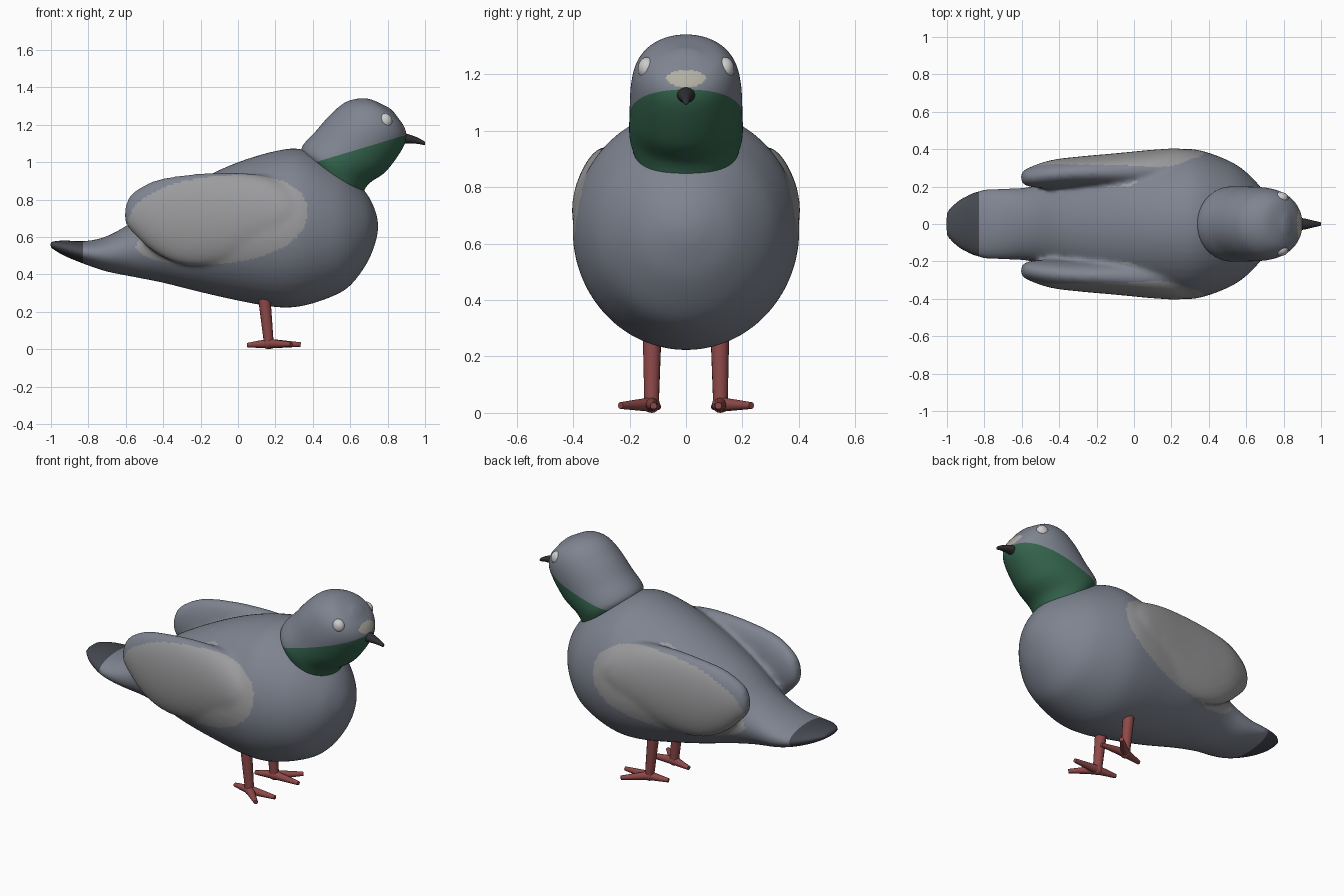
import bpy, bmesh
from math import sin, cos, pi
from mathutils import Vector

if "Cube" in bpy.data.objects:
    bpy.data.objects.remove(bpy.data.objects["Cube"])


def material(name, rgb):
    m = bpy.data.materials.new(name)
    m.diffuse_color = (*rgb, 1)
    m.use_nodes = True
    m.node_tree.nodes["Principled BSDF"].inputs["Base Color"].default_value = m.diffuse_color
    return m


GREY = material("slate_grey", (0.21, 0.23, 0.28))
LIGHT = material("wing_grey", (0.33, 0.33, 0.34))
DARK = material("tail_dark", (0.06, 0.065, 0.08))
GREEN = material("neck_green", (0.035, 0.13, 0.075))
CREAM = material("cere_cream", (0.45, 0.43, 0.37))
WHITE = material("eye_white", (0.7, 0.7, 0.67))
BLACK = material("beak_black", (0.03, 0.03, 0.033))
RED = material("leg_red", (0.27, 0.065, 0.065))


def curve_points(rows, steps):
    """Catmull-Rom interpolation through section rows."""
    rows = [Vector(r) for r in rows]
    out = []
    for i in range(len(rows) - 1):
        a, b, c, d = rows[max(i - 1, 0)], rows[i], rows[i + 1], rows[min(i + 2, len(rows) - 1)]
        for k in range(steps):
            t = k / steps
            out.append(0.5 * (2 * b + (c - a) * t + (2 * a - 5 * b + 4 * c - d) * t * t
                              + (3 * b - a - 3 * c + d) * t ** 3))
    return out + [rows[-1]]


def add_object(name, bm, mats):
    bmesh.ops.recalc_face_normals(bm, faces=bm.faces)
    for f in bm.faces:
        f.smooth = True
    me = bpy.data.meshes.new(name)
    bm.to_mesh(me)
    bm.free()
    for m in mats:
        me.materials.append(m)
    ob = bpy.data.objects.new(name, me)
    bpy.context.collection.objects.link(ob)
    return ob


def loft(bm, rows, steps=5, n=48):
    """Elliptical sections: top x, top z, bottom x, bottom z, half width, centre y."""
    rings = []
    for xt, zt, xb, zb, ry, yc in curve_points(rows, steps):
        ring = []
        for k in range(n):
            a = 2 * pi * k / n
            s = (1 + cos(a)) / 2
            ring.append(bm.verts.new((xb + (xt - xb) * s, yc + ry * sin(a), zb + (zt - zb) * s)))
        rings.append(ring)
    for p, q in zip(rings, rings[1:]):
        for k in range(n):
            j = (k + 1) % n
            bm.faces.new((p[k], p[j], q[j], q[k]))
    bm.faces.new(rings[0])
    bm.faces.new(rings[-1])


def bisect(bm, co, no):
    bmesh.ops.bisect_plane(bm, geom=bm.verts[:] + bm.edges[:] + bm.faces[:],
                           plane_co=co, plane_no=no, dist=1e-5)


# Body with tail: x, top z, bottom z, half width
body = [(-1.005, .575, .545, .07), (-.93, .582, .50, .135), (-.82, .578, .455, .182),
        (-.70, .605, .415, .19), (-.55, .69, .385, .20), (-.40, .80, .355, .255),
        (-.20, .91, .305, .33), (0, 1.0, .26, .37), (.2, 1.06, .225, .398),
        (.34, 1.07, .23, .397), (.5, 1.0, .28, .342), (.6, .93, .34, .278),
        (.69, .83, .46, .18), (.735, .74, .57, .085), (.75, .67, .64, .02)]
# Folded wing: x, top z, bottom z, half thickness, centre y
wing = [(-.605, .75, .68, .02, .25), (-.57, .83, .63, .048, .25), (-.45, .90, .52, .075, .265),
        (-.30, .93, .455, .085, .275), (-.10, .945, .45, .098, .28), (.10, .935, .49, .112, .285),
        (.25, .89, .55, .118, .285), (.36, .80, .66, .09, .285)]
bm = bmesh.new()
loft(bm, [(x, t, x, b, w, 0) for x, t, b, w in body])
for side in (1, -1):
    loft(bm, [(x, t, x, b, w, side * y) for x, t, b, w, y in wing])
source = add_object("body_source", bm, [GREY])

# Fuse body and wings into one soft skin
rm = source.modifiers.new("fuse", 'REMESH')
rm.mode = 'VOXEL'
rm.voxel_size = 0.013
sm = source.modifiers.new("soften", 'SMOOTH')
sm.factor = 0.5
sm.iterations = 12
fused = bpy.data.meshes.new_from_object(source.evaluated_get(bpy.context.evaluated_depsgraph_get()))
bpy.data.objects.remove(source)

# Colour the wing patches and tail tip
bm = bmesh.new()
bm.from_mesh(fused)
bpy.data.meshes.remove(fused)
bisect(bm, (-.83, 0, 0), (1, 0, 0))
bm.normal_update()
for f in bm.faces:
    c = f.calc_center_median()
    f.material_index = 0
    out = f.normal.y * (1 if c.y > 0 else -1)
    mid = .70 + .09 * c.x
    if c.x < -.83:
        f.material_index = 2
    elif out > .25 and abs(c.y) > .2 and abs((c.x + .11) / .48) ** 2.3 + abs((c.z - mid) / .235) ** 2.3 < 1:
        f.material_index = 1
add_object("body_and_wings", bm, [GREY, LIGHT, DARK])

# Head and neck, sections run from the collar up to the brow
head = [(.37, 1.0, .66, .82, .18, 0), (.34, 1.075, .70, .885, .2, 0), (.42, 1.17, .79, .95, .2, 0),
        (.50, 1.26, .872, 1.06, .195, 0), (.585, 1.325, .90, 1.13, .175, 0),
        (.69, 1.34, .888, 1.19, .13, 0), (.79, 1.30, .85, 1.245, .055, 0),
        (.815, 1.285, .835, 1.265, .015, 0)]
bm = bmesh.new()
loft(bm, head, 10, 96)
bisect(bm, (.43, 0, 1.005), (-.3, 0, 1))
for f in bm.faces:
    c = f.calc_center_median()
    if c.z < 1.005 + .3 * (c.x - .43):
        f.material_index = 1
    elif c.x > .75 and (c.y / .07) ** 2 + ((c.z - 1.185) / .03) ** 2 < 1:
        f.material_index = 2
add_object("head", bm, [GREY, GREEN, CREAM])

# Beak
bm = bmesh.new()
loft(bm, [(.86, 1.165, .86, 1.095, .035, 0), (.91, 1.15, .91, 1.10, .03, 0),
          (.96, 1.132, .96, 1.098, .018, 0), (.995, 1.112, .995, 1.092, .01, 0),
          (1.0, 1.106, 1.0, 1.096, .004, 0)], 4, 20)
add_object("beak", bm, [BLACK])


def limb(bm, a, b, r1, r2):
    """Tapered rod between two points."""
    a, b = Vector(a), Vector(b)
    made = bmesh.ops.create_cone(bm, cap_ends=True, segments=14, radius1=r1, radius2=r2,
                                 depth=(b - a).length)["verts"]
    rot = (b - a).to_track_quat('Z', 'Y').to_matrix()
    for v in made:
        v.co = rot @ v.co + (a + b) / 2


for side, label in ((1, "left"), (-1, "right")):
    # Eye
    bm = bmesh.new()
    bmesh.ops.create_uvsphere(bm, u_segments=20, v_segments=12, radius=1)
    for v in bm.verts:
        v.co = Vector((.785 + .04 * v.co.x, side * (.138 + .033 * v.co.y), 1.22 + .041 * v.co.z))
    add_object(label + "_eye", bm, [WHITE])

    # Leg with three toes
    bm = bmesh.new()
    ankle = (.165, side * .122, .03)
    limb(bm, (.138, side * .12, .30), ankle, .034, .026)
    made = bmesh.ops.create_uvsphere(bm, u_segments=14, v_segments=8, radius=.03)["verts"]
    bmesh.ops.translate(bm, vec=ankle, verts=made)
    for x, y, z in ((.335, .115, .025), (.285, .232, .026), (.05, .10, .022)):
        limb(bm, ankle, (x, side * y, z), .026, .012)
    leg = add_object(label + "_leg", bm, [RED])
    bpy.ops.object.select_all(action='DESELECT')
    leg.select_set(True)
    bpy.context.view_layer.objects.active = leg
    bpy.ops.object.shade_smooth_by_angle()
